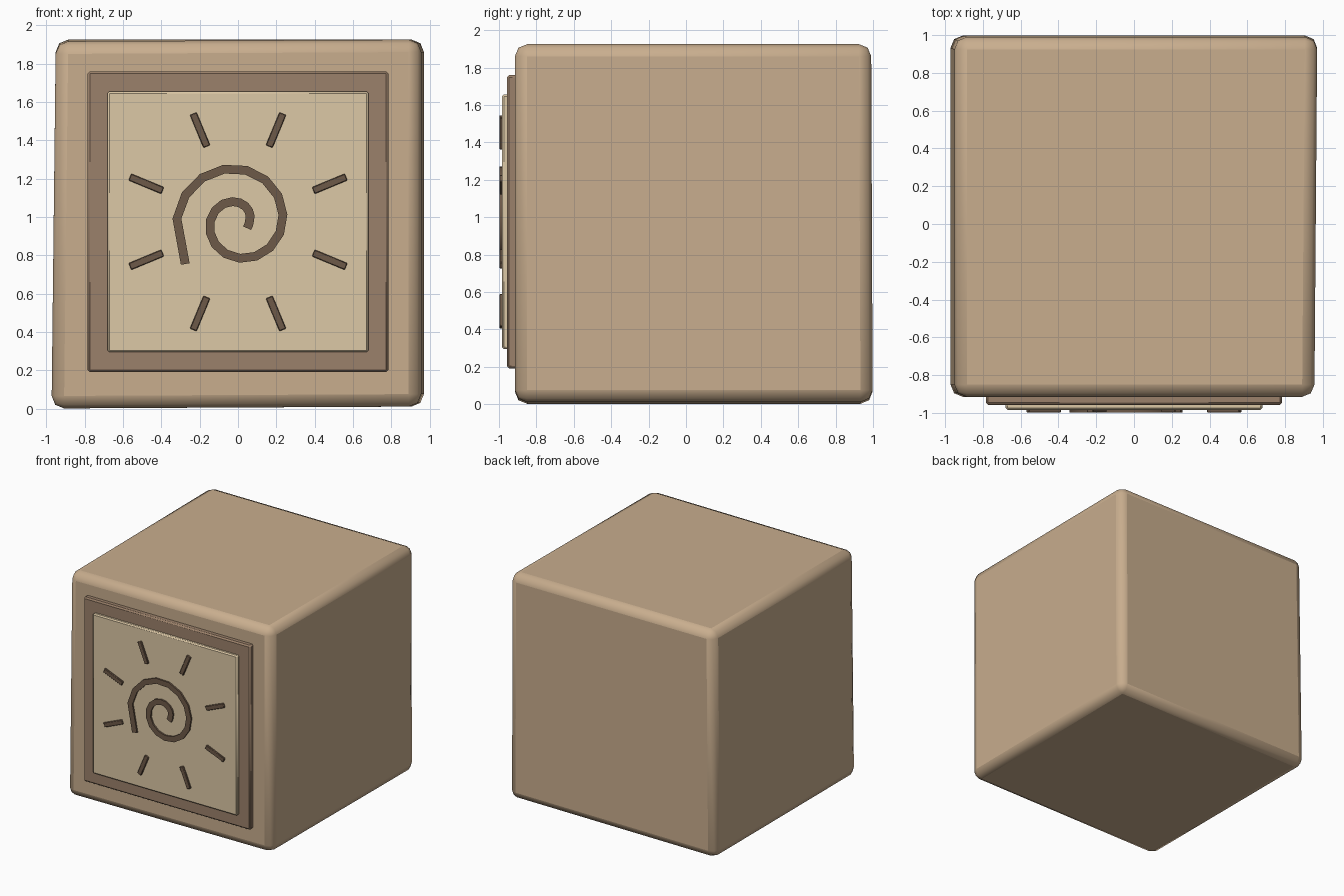
import bpy, bmesh, math
from mathutils import Vector

if "Cube" in bpy.data.objects:
    bpy.data.objects.remove(bpy.data.objects["Cube"])

CZ = 0.975  # height of the emblem centre


def material(name, rgb):
    m = bpy.data.materials.new(name)
    m.diffuse_color = (*rgb, 1)
    m.use_nodes = True
    m.node_tree.nodes["Principled BSDF"].inputs["Base Color"].default_value = m.diffuse_color
    return m


STONE = material("sandstone", (0.58, 0.42, 0.27))
FRAME = material("dark_sandstone", (0.33, 0.22, 0.145))
PANEL = material("pale_sandstone", (0.72, 0.58, 0.38))
CARVE = material("brown_carving", (0.155, 0.10, 0.065))


def finish(bm, name, mat, bevel=0.0, segments=1):
    bmesh.ops.recalc_face_normals(bm, faces=bm.faces)
    me = bpy.data.meshes.new(name)
    bm.to_mesh(me)
    bm.free()
    ob = bpy.data.objects.new(name, me)
    bpy.context.collection.objects.link(ob)
    me.materials.append(mat)
    if bevel:
        mod = ob.modifiers.new("bevel", 'BEVEL')
        mod.width, mod.segments = bevel, segments
    bpy.context.view_layer.objects.active = ob
    ob.select_set(True)
    bpy.ops.object.shade_smooth_by_angle(angle=math.radians(35))
    ob.select_set(False)
    return ob


def slab(name, mat, outline, y_front, y_back, bevel):
    """Extrude an (x, z) outline between two depths."""
    bm = bmesh.new()
    f = bm.faces.new([bm.verts.new((x, y_front, z)) for x, z in outline])
    ext = bmesh.ops.extrude_face_region(bm, geom=[f])["geom"]
    for v in ext:
        if isinstance(v, bmesh.types.BMVert):
            v.co.y = y_back
    return finish(bm, name, mat, bevel)


def square(h):
    return [(-h, CZ - h), (h, CZ - h), (h, CZ + h), (-h, CZ + h)]


# Slightly irregular stone block: corners nudged in, then bevelled
bm = bmesh.new()
bmesh.ops.create_cube(bm, size=2)
for v in bm.verts:
    right, back, top = (c > 0 for c in v.co)
    x = (0.955 if not back else 0.97) if right else (-0.95 if top else -0.972)
    y = (0.99 if top else 0.998) if back else -0.915
    z = (1.925 if right or back else 1.915) if top else (0.012 if right else 0.002)
    v.co = (x, y, z)
finish(bm, "stone_block", STONE, 0.065, 2)

# Stacked frame and panel on the front
slab("front_frame", FRAME, square(0.784), -0.958, -0.88, 0.012)
slab("front_panel", PANEL, square(0.68), -0.984, -0.93, 0.01)

# Eight sun rays
for i in range(8):
    a = math.radians(22.5 + 45 * i)
    d, n = Vector((math.cos(a), math.sin(a))), Vector((-math.sin(a), math.cos(a)))
    c = Vector((0, CZ))
    pts = [c + d * r + n * s for r, s in
           ((0.425, -0.019), (0.61, -0.019), (0.61, 0.019), (0.425, 0.019))]
    slab(f"sun_ray_{i + 1}", CARVE, pts, -0.998, -0.97, 0.004)

# Spiral: a faceted ribbon of growing radius
path = []
ang = -35.0
while ang < 560:
    a = math.radians(ang)
    r = 0.058 + 0.0437 * max(ang, 0) / 90
    path.append(Vector((r * math.cos(a), CZ + r * math.sin(a))))
    ang += 24 if ang > 90 else 20
path.append(Vector((-0.275, 0.755)))
left, right = [], []
for i, p in enumerate(path):
    t = (path[min(i + 1, len(path) - 1)] - path[max(i - 1, 0)]).normalized()
    n = Vector((-t.y, t.x)) * 0.023
    left.append(p + n)
    right.append(p - n)
bm = bmesh.new()
rings = [[bm.verts.new((q.x, y, q.y)) for q, y in
          ((l, -0.998), (r, -0.998), (r, -0.97), (l, -0.97))]
         for l, r in zip(left, right)]
for a, b in zip(rings, rings[1:]):
    for k in range(4):
        bm.faces.new((a[k], a[(k + 1) % 4], b[(k + 1) % 4], b[k]))
bm.faces.new(rings[0])
bm.faces.new(rings[-1])
finish(bm, "sun_spiral", CARVE)
